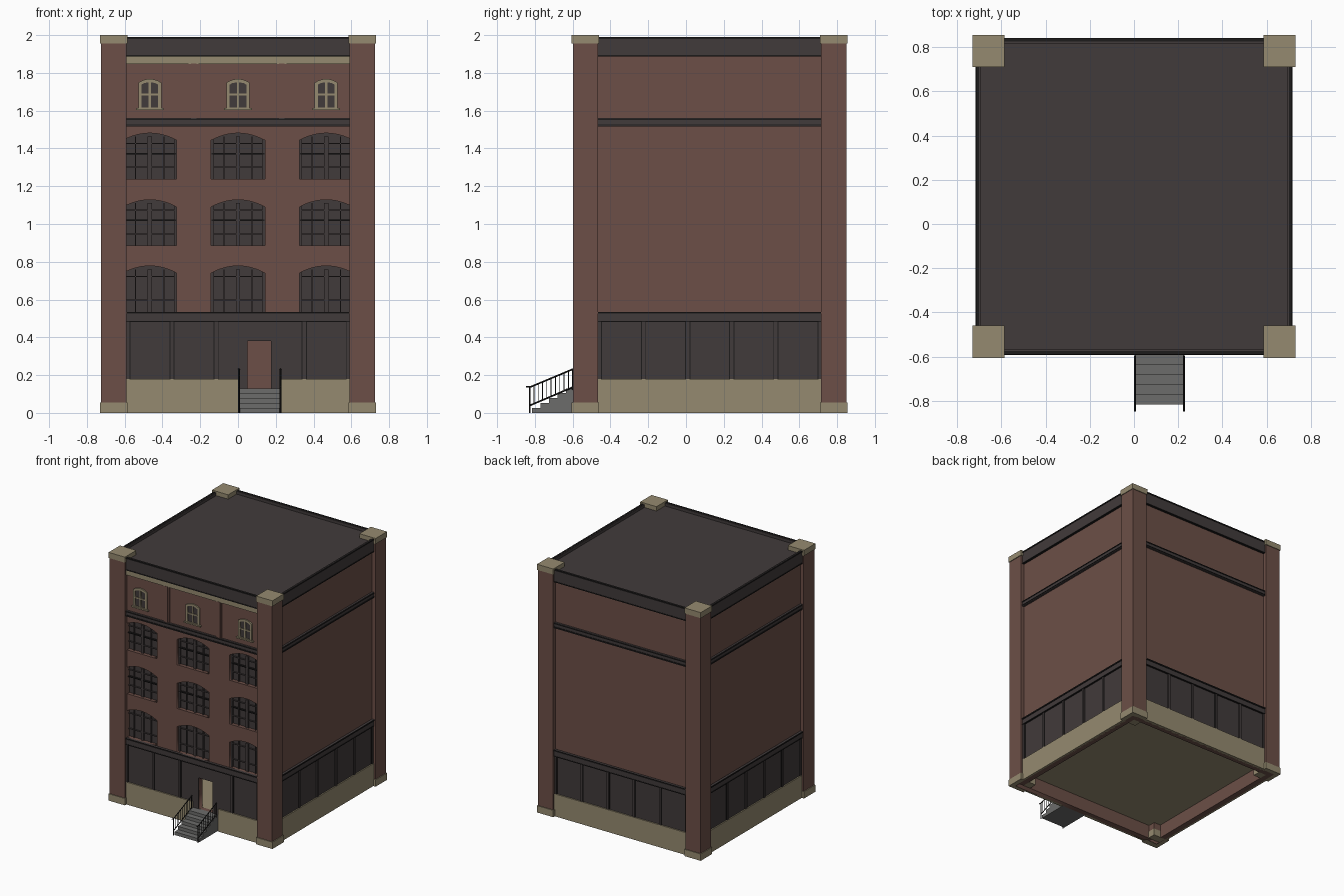
import bpy, bmesh, math
from mathutils import Vector, Matrix

if "Cube" in bpy.data.objects:
    bpy.data.objects.remove(bpy.data.objects["Cube"])

CY = 0.125      # centre of the building in y
WALL = 0.695    # wall face, measured from the building centre
INNER = 0.65


def material(name, rgb):
    m = bpy.data.materials.new(name)
    m.use_nodes = True
    m.diffuse_color = (*rgb, 1)
    bsdf = m.node_tree.nodes["Principled BSDF"]
    bsdf.inputs["Base Color"].default_value = (*rgb, 1)
    bsdf.inputs["Roughness"].default_value = 0.9
    return m


BRICK = material("brick", (0.15, 0.078, 0.063))
DARK = material("dark_trim", (0.053, 0.043, 0.043))
BLACK = material("black_metal", (0.012, 0.011, 0.011))
TAN = material("tan_stone", (0.30, 0.255, 0.16))
GREY = material("grey_steps", (0.15, 0.15, 0.145))


def boxes(name, mat, items):
    """One mesh from boxes (x0, x1, y0, y1, z0, z1)."""
    bm = bmesh.new()
    for x0, x1, y0, y1, z0, z1 in items:
        centre = Vector((x0 + x1, y0 + y1, z0 + z1)) / 2
        size = Vector((abs(x1 - x0), abs(y1 - y0), abs(z1 - z0)))
        bmesh.ops.create_cube(bm, size=1, matrix=Matrix.Translation(centre) @ Matrix.Diagonal((*size, 1)))
    me = bpy.data.meshes.new(name)
    bm.to_mesh(me)
    bm.free()
    me.materials.append(mat)
    ob = bpy.data.objects.new(name, me)
    bpy.context.collection.objects.link(ob)
    return ob


def on_side(k, u0, u1, d0, d1, z0, z1):
    """Box on a facade: 0 front, 1 right hand, 2 back, 3 other side."""
    return [(u0, u1, CY - d1, CY - d0, z0, z1),
            (d0, d1, CY + u0, CY + u1, z0, z1),
            (-u1, -u0, CY + d0, CY + d1, z0, z1),
            (-d1, -d0, CY - u1, CY - u0, z0, z1)][k]


def ring(name, mat, d0, d1, z0, z1, half=0.6):
    return boxes(name, mat, [on_side(k, -half, half, d0, d1, z0, z1) for k in range(4)])


def to_mesh(ob):
    bpy.ops.object.select_all(action='DESELECT')
    ob.select_set(True)
    bpy.context.view_layer.objects.active = ob
    bpy.ops.object.convert(target='MESH')


def add_spline(cu, points, closed):
    sp = cu.splines.new('POLY')
    sp.points.add(len(points) - 1)
    for p, co in zip(sp.points, points):
        p.co = (*co, 1)
    sp.use_cyclic_u = closed


def plate(name, mat, outlines, d0, d1):
    """Front-facing slab with holes, from outlines in x and z."""
    cu = bpy.data.curves.new(name, 'CURVE')
    cu.dimensions = '2D'
    cu.fill_mode = 'BOTH'
    cu.extrude = (d1 - d0) / 2
    for pts in outlines:
        add_spline(cu, [(x, z, 0) for x, z in pts], True)
    cu.materials.append(mat)
    ob = bpy.data.objects.new(name, cu)
    ob.rotation_euler.x = math.pi / 2
    ob.location.y = CY - (d0 + d1) / 2
    bpy.context.collection.objects.link(ob)
    to_mesh(ob)


def rods(name, mat, paths, radius):
    cu = bpy.data.curves.new(name, 'CURVE')
    cu.dimensions = '3D'
    cu.bevel_depth = radius
    cu.bevel_resolution = 0
    cu.use_fill_caps = True
    for pts in paths:
        add_spline(cu, pts, False)
    cu.materials.append(mat)
    ob = bpy.data.objects.new(name, cu)
    bpy.context.collection.objects.link(ob)
    to_mesh(ob)


def rect(x0, x1, z0, z1):
    return [(x0, z0), (x1, z0), (x1, z1), (x0, z1)]


def arch(cx, w, z0, spring, top, n=12):
    arc = [1 - 2 * i / n for i in range(n + 1)]
    return ([(cx - w / 2, z0), (cx + w / 2, z0)]
            + [(cx + t * w / 2, spring + (top - spring) * (1 - t * t)) for t in arc])


# Brick shell: front with openings, plain sides and back
columns = (-0.467, 0, 0.467)
rows = (0.535, 0.885, 1.238)
door = rect(0.05, 0.175, 0.13, 0.38)
openings = [arch(cx, 0.285, z, z + 0.205, z + 0.243) for cx in columns for z in rows]
plate("front_wall", BRICK, [rect(-0.69, 0.69, 0, 1.95), door] + openings, INNER, WALL)
boxes("side_walls", BRICK, [on_side(k, -0.69, 0.69, INNER, WALL, 0, 1.95) for k in (1, 2, 3)])
boxes("floor", TAN, [(-0.66, 0.66, CY - 0.66, CY + 0.66, 0.11, 0.13)])
boxes("roof", DARK, [(-0.7, 0.7, CY - 0.7, CY + 0.7, 1.935, 1.965)])

# Corner pillars with stone foot and cap
corners = [(sx, sy) for sx in (-1, 1) for sy in (-1, 1)]


def corner_blocks(name, mat, a, b, z0, z1):
    boxes(name, mat, [(sx * a, sx * b, CY + sy * a, CY + sy * b, z0, z1) for sx, sy in corners])


corner_blocks("pillars", BRICK, 0.59, 0.724, 0.02, 1.97)
corner_blocks("pillar_feet", TAN, 0.585, 0.73, 0, 0.055)
corner_blocks("pillar_caps", TAN, 0.585, 0.73, 1.955, 2.0)

# Stone base, left open at the steps
base = [on_side(k, -0.6, 0.6, WALL - 0.01, 0.71, 0, 0.18) for k in (1, 2, 3)]
base += [on_side(0, a, b, WALL - 0.01, 0.71, 0, 0.18) for a, b in ((-0.6, 0.0), (0.23, 0.6))]
boxes("stone_base", TAN, base)

# Ground floor panels with a notch for the doorway
plate("front_panels", DARK, [[(-0.6, 0.18), (0, 0.18), (0, 0), (0.05, 0), (0.05, 0.38), (0.175, 0.38),
                              (0.175, 0), (0.23, 0), (0.23, 0.18), (0.6, 0.18), (0.6, 0.49), (-0.6, 0.49)]],
      WALL - 0.002, 0.7)
boxes("side_panels", DARK, [on_side(k, -0.6, 0.6, WALL - 0.01, 0.7, 0.17, 0.49) for k in (1, 2, 3)])
posts, seams = [], []
for k in range(4):
    for i in range(6):
        u = -0.583 + i * 0.2335
        if k == 0 and i == 3:
            continue
        posts.append(on_side(k, u - 0.009, u + 0.009, WALL, 0.709, 0.18, 0.49))
        seams += [on_side(k, u + s * 0.011 - 0.003, u + s * 0.011 + 0.003, WALL, 0.702, 0.18, 0.49)
                  for s in (-1, 1)]
boxes("panel_posts", DARK, posts)
boxes("panel_seams", BLACK, seams)

# Cornice bands around the building
for name, z0, z1 in (("lower_cornice", 0.483, 0.535), ("middle_cornice", 1.515, 1.56),
                     ("top_cornice", 1.89, 1.988)):
    ring(name, DARK, WALL - 0.003, 0.711, z0, z1)
ring("lower_cornice_edge", BLACK, WALL, 0.717, 0.525, 0.535)
ring("lower_cornice_foot", BLACK, WALL, 0.714, 0.481, 0.487)
ring("middle_cornice_edge", BLACK, WALL, 0.715, 1.55, 1.556)
ring("middle_cornice_foot", BLACK, WALL, 0.715, 1.521, 1.528)
ring("top_cornice_edge", BLACK, 0.7, 0.715, 1.98, 1.99)
ring("top_cornice_foot", BLACK, WALL, 0.714, 1.887, 1.894)

# Large arched windows: glass, mullions, meeting rails
boxes("window_glass", DARK, [on_side(0, -0.62, 0.62, 0.655, 0.665, 0.53, 1.5)])
bars, rails = [], []
for cx in columns:
    for z in rows:
        for off, half in ((0, 0.011), (-0.075, 0.003), (0.075, 0.003), (-0.137, 0.006), (0.137, 0.006)):
            bars.append(on_side(0, cx + off - half, cx + off + half, 0.66, 0.678, z, z + 0.225))
        bars += [on_side(0, cx - 0.14, cx + 0.14, 0.66, 0.675, z + h, z + h + 0.006) for h in (0.06, 0.185)]
        if z > 0.6:
            rails += [on_side(0, cx + s * 0.075 - 0.065, cx + s * 0.075 + 0.065, 0.66, 0.68,
                              z + 0.13, z + 0.138) for s in (-1, 1)]
boxes("window_mullions", DARK, bars)
boxes("window_meeting_rails", BLACK, rails)

# Top floor: small stone-framed windows, piers and frieze
for i, cx in enumerate(columns):
    panes = []
    for s in (-1, 1):
        panes.append(rect(*sorted((cx + s * 0.006, cx + s * 0.044)), 1.618, 1.68))
        panes.append([(cx + s * 0.006, 1.69), (cx + s * 0.044, 1.69),
                      (cx + s * 0.044, 1.738), (cx + s * 0.03, 1.746), (cx + s * 0.006, 1.75)])
    plate(f"small_window_frame_{i + 1}", TAN, [arch(cx, 0.122, 1.61, 1.748, 1.768)] + panes, WALL - 0.002, 0.705)
    boxes(f"small_window_glass_{i + 1}", DARK, [on_side(0, cx - 0.05, cx + 0.05, WALL - 0.005, 0.698, 1.612, 1.752)])
boxes("small_window_sills", TAN, [on_side(0, c - 0.073, c + 0.073, WALL - 0.01, 0.712, 1.603, 1.613) for c in columns])
boxes("pier_backs", BRICK, [on_side(0, c - 0.026, c + 0.026, WALL - 0.01, 0.701, 1.55, 1.85) for c in (-0.235, 0.232)])
boxes("pier_fronts", BRICK, [on_side(0, c - 0.014, c + 0.014, WALL - 0.01, 0.708, 1.55, 1.85) for c in (-0.235, 0.232)])
boxes("frieze", TAN, [on_side(0, -0.6, 0.6, WALL - 0.01, 0.706, 1.847, 1.892)])

# Entrance steps
boxes("steps", GREY, [(0.005, 0.225, -0.815 + i * 0.045, -0.57, 0, 0.026 * (i + 1)) for i in range(5)])

# Stair railings
rail_paths, baluster_paths = [], []
for x in (0.005, 0.225):
    rail_paths += [[(x, -0.848, 0.138), (x, -0.822, 0.138), (x, -0.595, 0.233)],
                   [(x, -0.825, 0.04), (x, -0.595, 0.138)],
                   [(x, -0.828, 0), (x, -0.828, 0.138)],
                   [(x, -0.6, 0.12), (x, -0.6, 0.232)]]
    for i in range(1, 10):
        y, rise = -0.828 + i * 0.0228, i * 0.0096
        baluster_paths.append([(x, y, 0.04 + rise), (x, y, 0.137 + rise)])
rods("stair_handrails", BLACK, rail_paths, 0.0045)
rods("stair_balusters", BLACK, baluster_paths, 0.0022)
